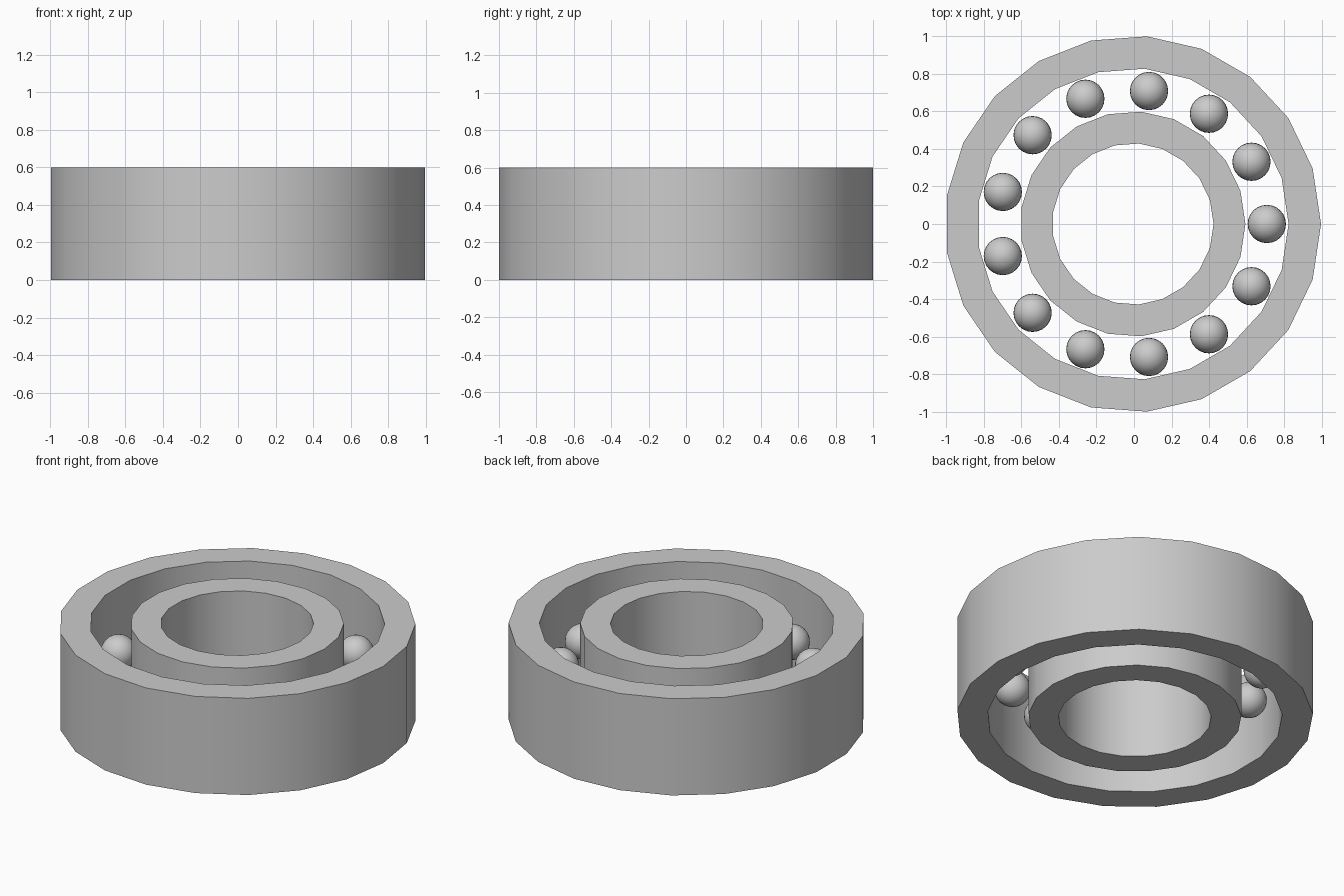
import bpy
import bmesh
from math import pi, cos, sin, radians

cube = bpy.data.objects.get("Cube")
if cube:
    bpy.data.objects.remove(cube)

SIDES = 21
BALLS = 13
HEIGHT = 0.6
CENTRE_X = -0.006  # an odd-sided ring is not symmetric in x
BALL_TRACK = 0.714

steel = bpy.data.materials.new("grey steel")
steel.use_nodes = True
steel.diffuse_color = (0.6, 0.6, 0.6, 1)
steel.node_tree.nodes["Principled BSDF"].inputs["Base Color"].default_value = (0.6, 0.6, 0.6, 1)


def finish(name, bm, location):
    mesh = bpy.data.meshes.new(name)
    bmesh.ops.recalc_face_normals(bm, faces=bm.faces)
    bm.to_mesh(mesh)
    bm.free()
    mesh.materials.append(steel)
    obj = bpy.data.objects.new(name, mesh)
    obj.location = location
    bpy.context.collection.objects.link(obj)
    bpy.ops.object.select_all(action="DESELECT")
    obj.select_set(True)
    bpy.context.view_layer.objects.active = obj
    bpy.ops.object.shade_smooth_by_angle(angle=radians(30))
    return obj


def make_ring(name, inner, outer):
    # Rectangular section swept around z
    bm = bmesh.new()
    section = [(inner, 0), (outer, 0), (outer, HEIGHT), (inner, HEIGHT)]
    loops = []
    for i in range(SIDES):
        a = 2 * pi * i / SIDES
        loops.append([bm.verts.new((r * cos(a), r * sin(a), z)) for r, z in section])
    for i in range(SIDES):
        here, there = loops[i], loops[(i + 1) % SIDES]
        for k in range(4):
            n = (k + 1) % 4
            bm.faces.new((here[k], there[k], there[n], here[n]))
    return finish(name, bm, (CENTRE_X, 0, 0))


# Inner and outer races
make_ring("outer_race", 0.83, 1.003)
make_ring("inner_race", 0.43, 0.6)

# Balls between the races
for i in range(BALLS):
    a = 2 * pi * i / BALLS
    bm = bmesh.new()
    bmesh.ops.create_uvsphere(bm, u_segments=24, v_segments=14, radius=0.102)
    finish(f"ball_{i + 1}", bm,
           (CENTRE_X + BALL_TRACK * cos(a), BALL_TRACK * sin(a), HEIGHT / 2))
